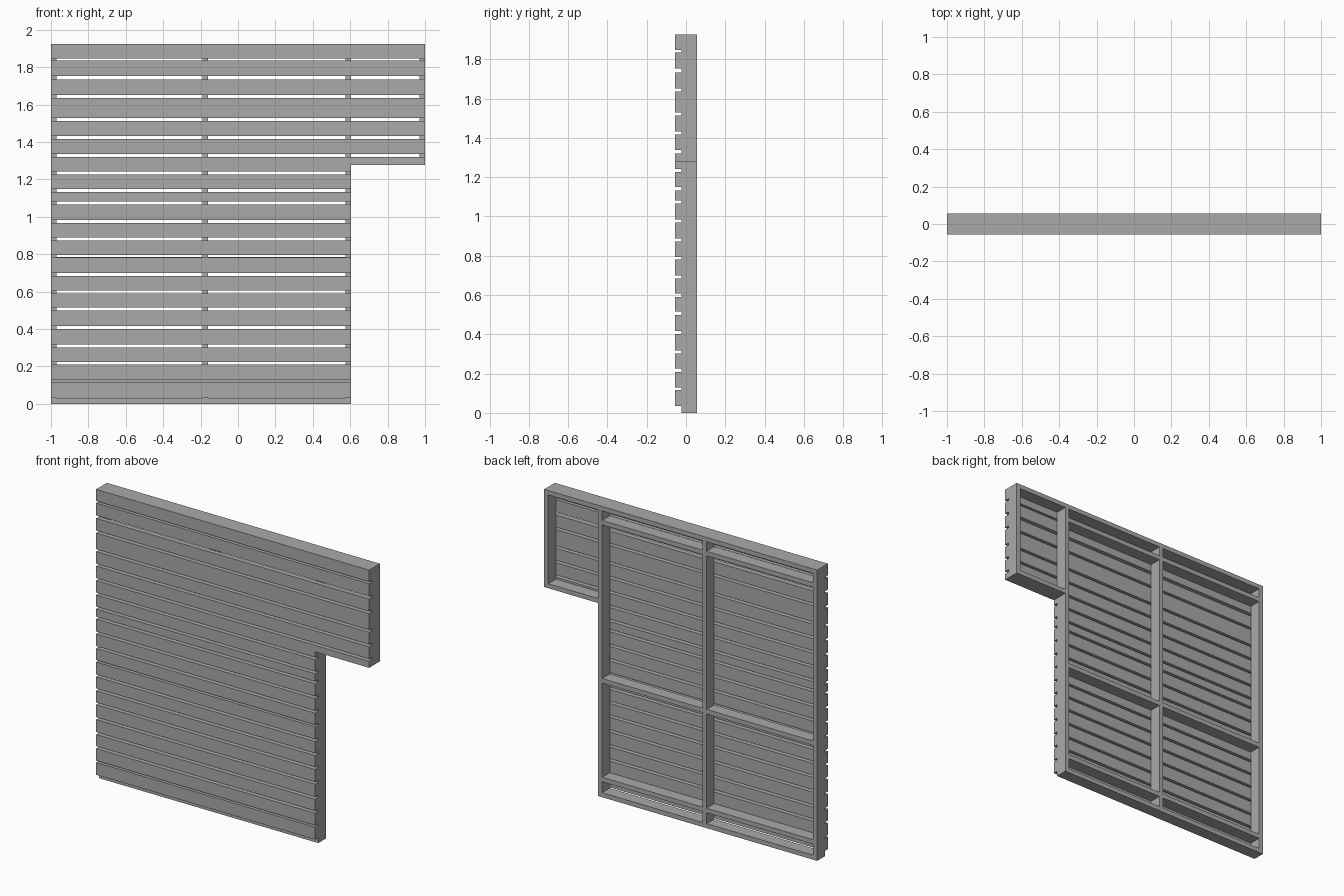
import bpy
import bmesh

cube = bpy.data.objects.get("Cube")
if cube:
    bpy.data.objects.remove(cube, do_unlink=True)

grey = bpy.data.materials.new("plain grey")
COLOUR = (0.4, 0.4, 0.4, 1)
grey.diffuse_color = COLOUR
grey.use_nodes = True
grey.node_tree.nodes["Principled BSDF"].inputs["Base Color"].default_value = COLOUR

# Main dimensions
LEFT, STEP, RIGHT = -1.0, 0.605, 1.0
TOP, ARM = 1.925, 1.278
FRONT, JOIN, BACK = -0.056, -0.024, 0.056
T = 0.03


def prism(name, outline, y0, y1):
    """Extrude an outline in the xz plane from y0 to y1."""
    bm = bmesh.new()
    face = bm.faces.new([bm.verts.new((x, y0, z)) for x, z in outline])
    new = bmesh.ops.extrude_face_region(bm, geom=[face])["geom"]
    verts = [v for v in new if isinstance(v, bmesh.types.BMVert)]
    bmesh.ops.translate(bm, verts=verts, vec=(0, y1 - y0, 0))
    bmesh.ops.recalc_face_normals(bm, faces=bm.faces)
    mesh = bpy.data.meshes.new(name)
    bm.to_mesh(mesh)
    bm.free()
    mesh.materials.append(grey)
    obj = bpy.data.objects.new(name, mesh)
    bpy.context.collection.objects.link(obj)
    return obj


def board(name, x0, x1, z0, z1, y0=JOIN, y1=BACK):
    return prism(name, [(x0, z0), (x1, z0), (x1, z1), (x0, z1)], y0, y1)


# Frame: full-length top and bottom rails
board("top_rail", LEFT, RIGHT, TOP - T, TOP)
board("bottom_rail", LEFT, STEP, 0, T)
board("arm_bottom_rail", STEP, RIGHT, ARM, ARM + T)

# Frame: upright posts between the rails
MID = -0.175
board("right_post", LEFT, LEFT + T, T, TOP - T)
board("middle_post", MID - T / 2, MID + T / 2, T, TOP - T)
board("step_post", STEP - T, STEP, T, TOP - T)
board("arm_post", RIGHT - T, RIGHT, ARM + T, TOP - T)

# Frame: cross rails fitted between the posts
for level, z in (("upper", 1.803), ("centre", 0.756), ("lower", 0.102)):
    board(level + "_cross_rail_right", LEFT + T, MID - T / 2, z, z + T)
    board(level + "_cross_rail_left", MID + T / 2, STEP - T, z, z + T)

# Cladding: horizontal slats separated by narrow gaps (centre heights)
gaps = [0.123, 0.217, 0.310, 0.409, 0.507, 0.599, 0.692, 0.788, 0.880, 0.976,
        1.074, 1.141, 1.234, 1.329, 1.425, 1.521, 1.644, 1.743, 1.841]
widths = {0.123: 0.012, 0.788: 0.013, 1.743: 0.020, 1.841: 0.013}

bottom = 0.035
for i, gap in enumerate(gaps + [None]):
    half = widths.get(gap, 0.016) / 2
    top = TOP if gap is None else gap - half
    name = f"slat_{i + 1}"
    if bottom < ARM < top:
        # Slat notched around the step
        prism(name, [(LEFT, bottom), (STEP, bottom), (STEP, ARM),
                     (RIGHT, ARM), (RIGHT, top), (LEFT, top)], FRONT, JOIN)
    else:
        board(name, LEFT, RIGHT if bottom > ARM else STEP, bottom, top, FRONT, JOIN)
    if gap is not None:
        bottom = gap + half
